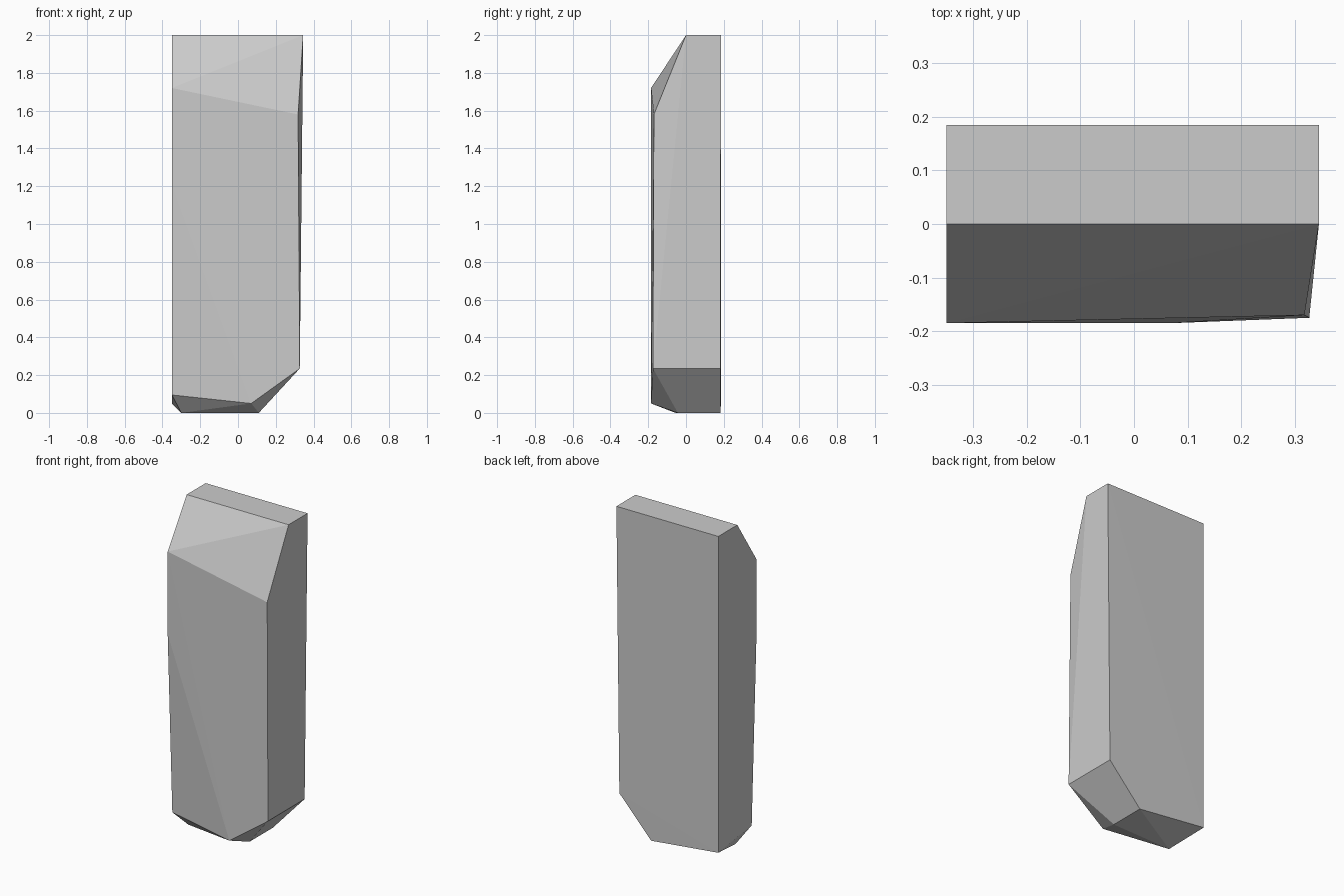
import bpy, bmesh

if "Cube" in bpy.data.objects:
    bpy.data.objects.remove(bpy.data.objects["Cube"])

# Corners of the rough-cut slab, grouped by region
top = [(-0.35, 0.185, 2), (0.345, 0.185, 2), (0.345, 0, 2), (-0.35, 0, 2)]
front = [(-0.35, -0.185, 1.72), (-0.35, -0.185, 1.21), (0.318, -0.17, 1.58),
         (0.327, -0.175, 0.235), (0.07, -0.185, 0.05), (-0.35, -0.14, 0.095)]
back = [(-0.35, 0.185, 0.05), (0.327, 0.182, 0.235)]
base = [(0.11, 0.182, 0), (0.11, -0.043, 0), (-0.30, -0.055, 0)]

# The slab is convex, so its faceted skin is the hull of the corners
bm = bmesh.new()
for co in top + front + back + base:
    bm.verts.new(co)
bmesh.ops.convex_hull(bm, input=bm.verts[:])
bmesh.ops.dissolve_limit(bm, angle_limit=0.002, verts=bm.verts[:], edges=bm.edges[:])
bmesh.ops.recalc_face_normals(bm, faces=bm.faces[:])

mesh = bpy.data.meshes.new("stone_slab")
bm.to_mesh(mesh)
bm.free()
slab = bpy.data.objects.new("stone_slab", mesh)
bpy.context.collection.objects.link(slab)
